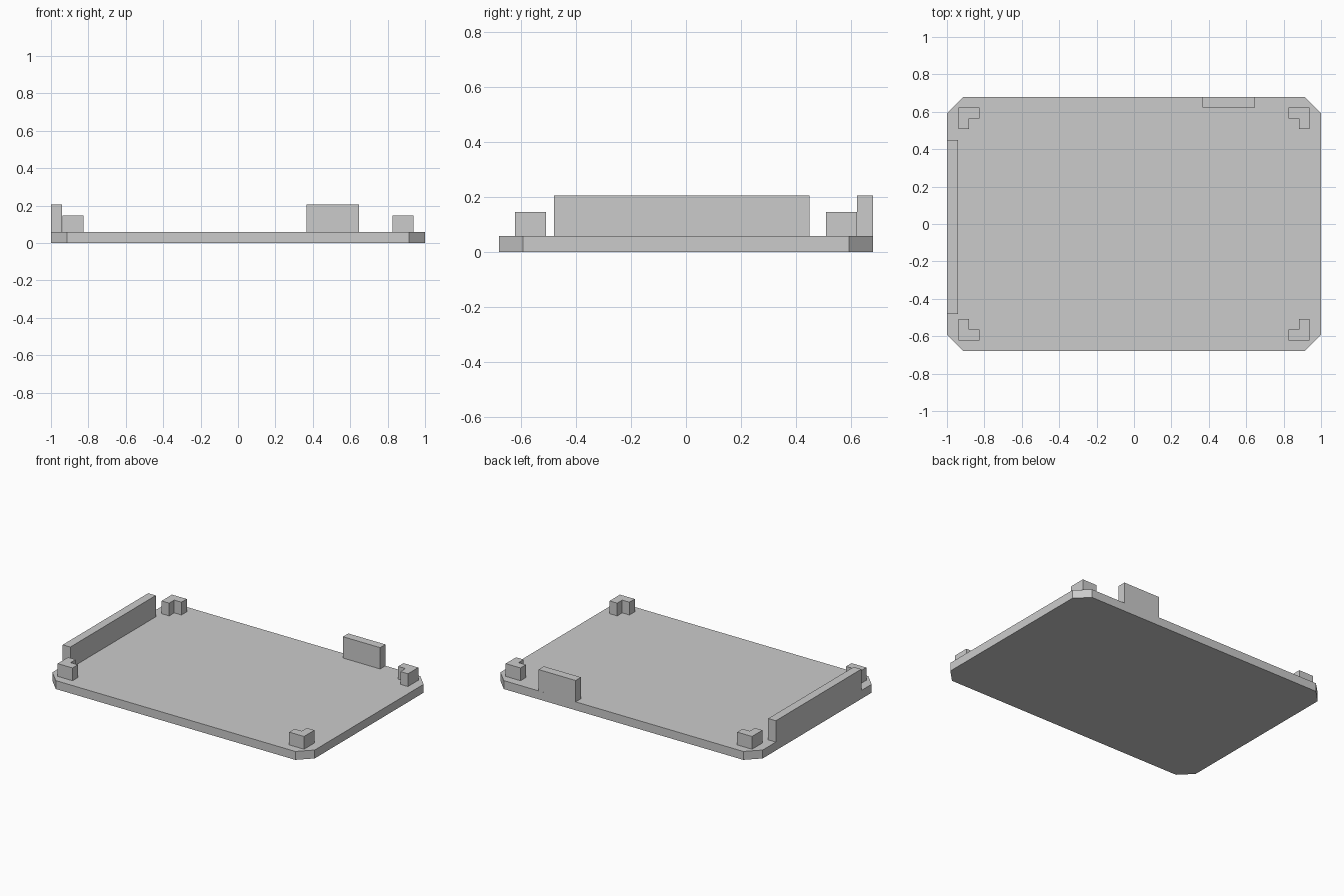
import bpy
import bmesh

cube = bpy.data.objects.get("Cube")
if cube:
    bpy.data.objects.remove(cube, do_unlink=True)

HALF_X, HALF_Y = 1.0, 0.68
CHAMFER = 0.087
PLATE_TOP, POST_TOP, WALL_TOP = 0.058, 0.146, 0.205
THICK = 0.058

grey = bpy.data.materials.new("light grey")
grey.use_nodes = True
colour = (0.6, 0.6, 0.6, 1)
grey.diffuse_color = colour
grey.node_tree.nodes["Principled BSDF"].inputs["Base Color"].default_value = colour


def prism(name, outline, z0, z1):
    """Extrude a flat outline from z0 up to z1."""
    bm = bmesh.new()
    base = bm.faces.new([bm.verts.new((x, y, z0)) for x, y in outline])
    top = bmesh.ops.extrude_face_region(bm, geom=[base])["geom"]
    bmesh.ops.translate(bm, vec=(0, 0, z1 - z0),
                        verts=[v for v in top if isinstance(v, bmesh.types.BMVert)])
    bmesh.ops.recalc_face_normals(bm, faces=bm.faces)
    mesh = bpy.data.meshes.new(name)
    bm.to_mesh(mesh)
    bm.free()
    mesh.materials.append(grey)
    obj = bpy.data.objects.new(name, mesh)
    bpy.context.collection.objects.link(obj)
    return obj


def rectangle(x0, x1, y0, y1):
    return [(x0, y0), (x1, y0), (x1, y1), (x0, y1)]


# Base plate with clipped corners
cx, cy = HALF_X - CHAMFER, HALF_Y - CHAMFER
prism("base_plate", [(-cx, -HALF_Y), (cx, -HALF_Y), (HALF_X, -cy), (HALF_X, cy),
                     (cx, HALF_Y), (-cx, HALF_Y), (-HALF_X, cy), (-HALF_X, -cy)],
      0, PLATE_TOP)

# Upright walls on the right and back edges
prism("right_wall", rectangle(-HALF_X, -HALF_X + THICK, -0.48, 0.45), PLATE_TOP, WALL_TOP)
prism("back_tab", rectangle(0.365, 0.648, HALF_Y - THICK, HALF_Y), PLATE_TOP, WALL_TOP)

# L-shaped corner posts, notch facing inwards
ox, oy, size = 0.939, 0.622, 0.113
bracket = [(ox, oy), (ox - size, oy), (ox - size, oy - THICK),
           (ox - THICK, oy - THICK), (ox - THICK, oy - size), (ox, oy - size)]
for side, sx in (("left", 1), ("right", -1)):
    for end, sy in (("front", -1), ("back", 1)):
        prism(f"{end}_{side}_corner_post", [(x * sx, y * sy) for x, y in bracket],
              PLATE_TOP, POST_TOP)
